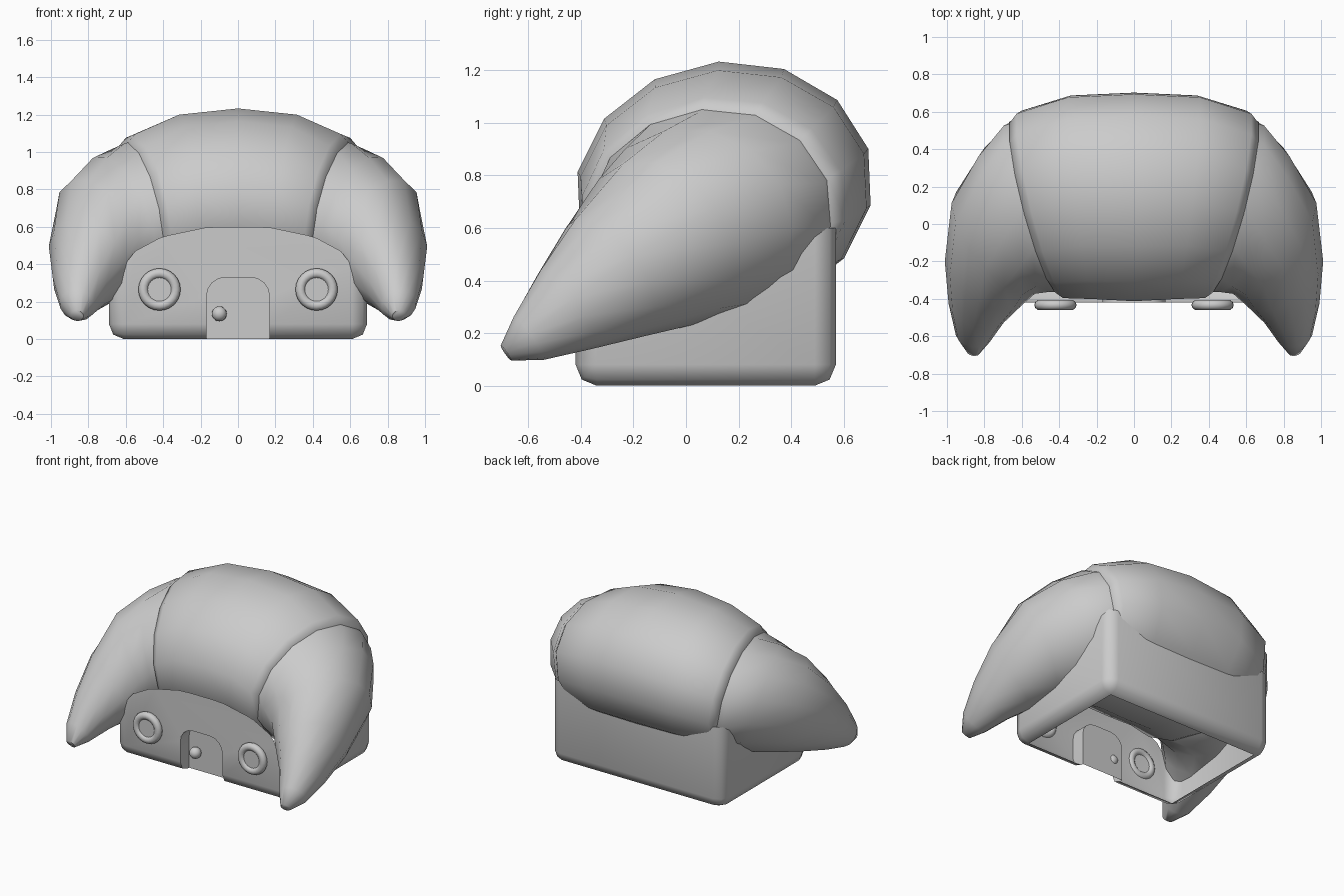
import bpy, bmesh
from math import sin, cos, pi, radians
from mathutils import Vector

if "Cube" in bpy.data.objects:
    bpy.data.objects.remove(bpy.data.objects["Cube"])


def make(name, bm, angle=60):
    bmesh.ops.recalc_face_normals(bm, faces=bm.faces)
    me = bpy.data.meshes.new(name)
    bm.to_mesh(me)
    bm.free()
    ob = bpy.data.objects.new(name, me)
    bpy.context.collection.objects.link(ob)
    smooth(ob, angle)
    return ob


def smooth(ob, angle):
    bpy.ops.object.select_all(action='DESELECT')
    ob.select_set(True)
    bpy.context.view_layer.objects.active = ob
    bpy.ops.object.shade_smooth_by_angle(angle=radians(angle))


def loft(name, stations, side=1, segs=14, caps=(True, True)):
    """Elliptical rings (x, y, z, width radius, thickness radius, tilt, heading)."""
    bm = bmesh.new()
    rings = []
    for x, y, z, a, b, tilt, heading in stations:
        tilt, heading = radians(tilt), radians(heading)
        up = Vector((0, -sin(tilt), cos(tilt)))
        t = Vector((cos(heading), -0.82 * sin(heading), -0.57 * abs(sin(heading))))
        if heading < 0:
            t.z = -t.z
        t.normalize()
        u = up.cross(t).normalized()
        v = t.cross(u)
        ring = []
        for k in range(segs):
            w = 2 * pi * (k + 0.25) / segs
            p = Vector((x, y, z)) + u * a * cos(w) + v * b * sin(w)
            ring.append(bm.verts.new((p.x * side, p.y, p.z)))
        rings.append(ring)
    for r0, r1 in zip(rings, rings[1:]):
        for k in range(segs):
            j = (k + 1) % segs
            bm.faces.new((r0[k], r0[j], r1[j], r1[k]))
    for ring, cap in zip((rings[0], rings[-1]), caps):
        if cap:
            bm.faces.new(ring)
    return make(name, bm)


# Crescent roof: fat middle piece overlapping two tapering horns
half = [(0.28, 0.143, 0.735, 0.56, 0.465, 10, 8), (0.49, 0.105, 0.675, 0.525, 0.425, 11, 16),
        (0.53, 0.095, 0.66, 0.485, 0.395, 11, 17)]
middle = [(-x, *r[:-1], -r[-1]) for x, *r in reversed(half)]
middle += [(0, 0.145, 0.75, 0.57, 0.482, 10, 0)] + half
loft("roof_middle", middle)
horn = [(0.43, 0.12, 0.69, 0.48, 0.40, 10, 15), (0.54, 0.09, 0.65, 0.48, 0.40, 10, 20),
        (0.63, 0.02, 0.61, 0.425, 0.38, 18, 29), (0.74, -0.10, 0.54, 0.345, 0.34, 24, 43),
        (0.80, -0.29, 0.41, 0.245, 0.26, 30, 60), (0.84, -0.455, 0.29, 0.16, 0.18, 33, 72),
        (0.86, -0.60, 0.18, 0.095, 0.10, 33, 80), (0.86, -0.685, 0.125, 0.035, 0.035, 33, 82)]
for side, label in ((1, "right"), (-1, "left")):
    loft("roof_horn_" + label, horn, side, caps=(False, True))

# House body: rounded box with an arched door recess, open below and above
bm = bmesh.new()
bmesh.ops.create_cube(bm, size=1)
for v in bm.verts:
    v.co = Vector((v.co.x * 1.38, v.co.y * 0.99 + 0.075, (v.co.z + 0.5) * 0.68))
bmesh.ops.bevel(bm, geom=bm.edges[:], offset=0.08, segments=2, profile=0.5, affect='EDGES')
house = make("house_walls", bm)

outline = [(-0.168, -0.1), (0.168, -0.1)]
for cx, a0 in ((0.068, 0), (-0.068, 90)):
    outline += [(cx + 0.1 * cos(radians(a0 + d)), 0.23 + 0.1 * sin(radians(a0 + d)))
                for d in (0, 22.5, 45, 67.5, 90)]
bm = bmesh.new()
face = bm.faces.new([bm.verts.new((x, -0.6, z)) for x, z in outline])
ext = bmesh.ops.extrude_face_region(bm, geom=[face])
for g in ext["geom"]:
    if isinstance(g, bmesh.types.BMVert):
        g.co.y = -0.32
cutter = make("door_cutter", bm)
cutter.hide_render = True
mod = house.modifiers.new("door", 'BOOLEAN')
mod.operation = 'DIFFERENCE'
mod.solver = 'EXACT'
mod.object = cutter
bpy.context.view_layer.objects.active = house
bpy.ops.object.modifier_apply(modifier=mod.name)
bpy.data.objects.remove(cutter)

bm = bmesh.new()
bm.from_mesh(house.data)
gone = [f for f in bm.faces if all(v.co.z < 0.002 for v in f.verts)
        or f.calc_center_median().z > 0.6]
bmesh.ops.delete(bm, geom=gone, context='FACES')

# Arched top edge of the front wall, trimmed under the roof
front = [f for f in bm.faces if f.calc_center_median().y < -0.3]
bmesh.ops.split(bm, geom=front)
arch = [(0.0, 0.605), (0.18, 0.595), (0.37, 0.555), (0.42, 0.54), (0.55, 0.47), (0.62, 0.38)]
for side in (1, -1):
    for (x0, z0), (x1, z1) in zip(arch, arch[1:]):
        fs = [f for f in bm.faces if max(v.co.y for v in f.verts) < -0.3]
        es = {e for f in fs for e in f.edges}
        vs = {v for f in fs for v in f.verts}
        bmesh.ops.bisect_plane(bm, geom=fs + list(es) + list(vs), clear_outer=True,
                               plane_co=(x0 * side, 0, z0),
                               plane_no=((z0 - z1) * side, 0, x1 - x0))
bmesh.ops.remove_doubles(bm, verts=bm.verts[:], dist=0.0005)
bm.to_mesh(house.data)
bm.free()
smooth(house, 60)

# Round windows: ring frame and flat pane
for side, label in ((1, "right"), (-1, "left")):
    bpy.ops.mesh.primitive_torus_add(major_radius=0.086, minor_radius=0.027,
                                     major_segments=24, minor_segments=10,
                                     location=(0.42 * side, -0.433, 0.265),
                                     rotation=(pi / 2, 0, 0))
    bpy.context.object.name = "window_frame_" + label
    smooth(bpy.context.object, 60)
    bpy.ops.mesh.primitive_circle_add(vertices=24, radius=0.075, fill_type='NGON',
                                      location=(0.42 * side, -0.445, 0.265),
                                      rotation=(pi / 2, 0, 0))
    bpy.context.object.name = "window_pane_" + label

# Door knob
bpy.ops.mesh.primitive_uv_sphere_add(segments=16, ring_count=10, radius=0.04,
                                     location=(-0.1, -0.345, 0.135))
bpy.context.object.name = "door_knob"
smooth(bpy.context.object, 60)
